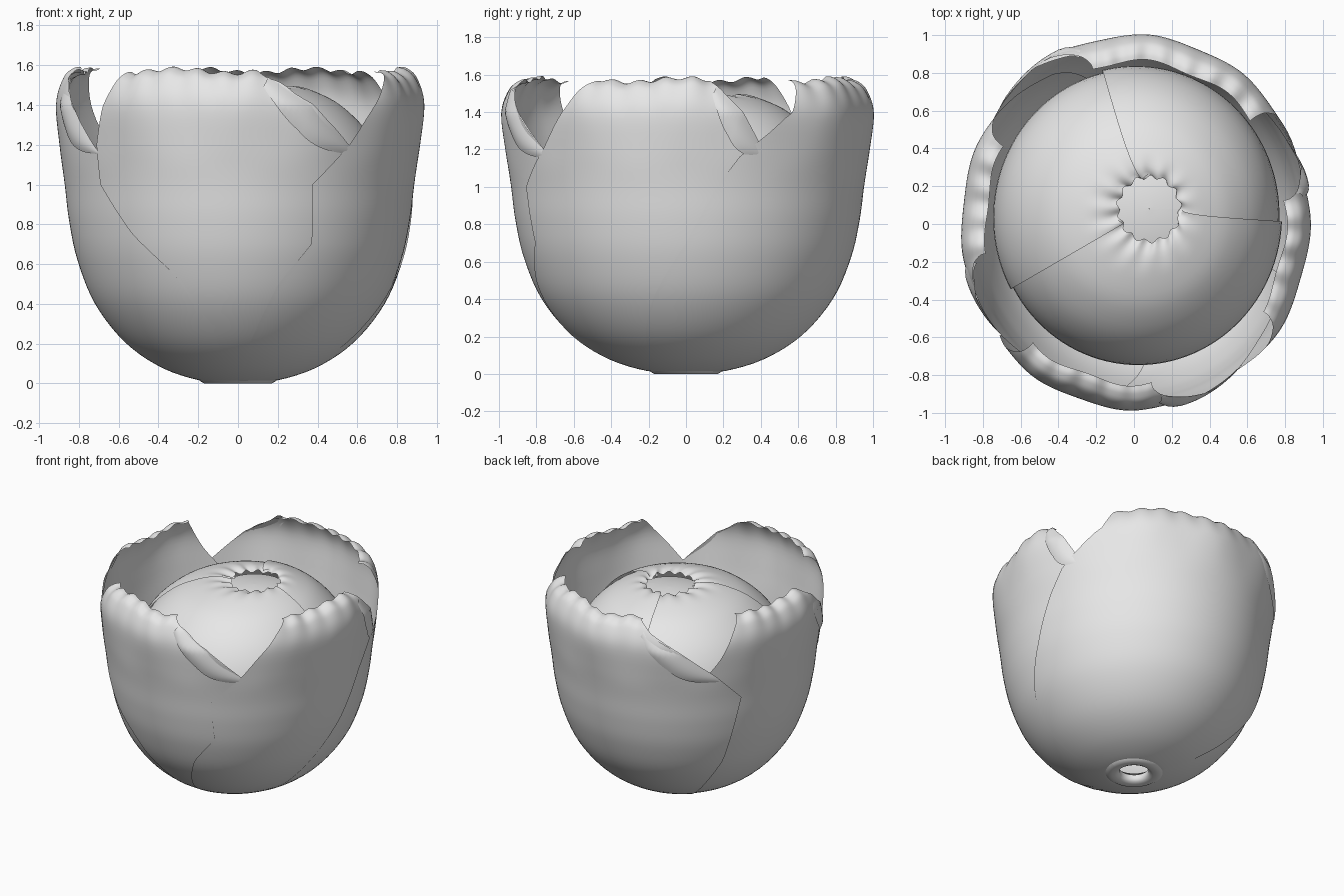
import bpy, bmesh, math

if "Cube" in bpy.data.objects:
    bpy.data.objects.remove(bpy.data.objects["Cube"])

# single plain colour
grey = bpy.data.materials.new("plain_grey")
grey.diffuse_color = (0.8, 0.8, 0.8, 1)
grey.use_nodes = True
grey.node_tree.nodes["Principled BSDF"].inputs["Base Color"].default_value = grey.diffuse_color


def spline(pts, t):
    """Catmull-Rom through tuples, t in 0..1."""
    n = len(pts) - 1
    x = min(t * n, n - 1e-6)
    i = int(x)
    f = x - i
    p = [pts[max(0, min(n, k))] for k in (i - 1, i, i + 1, i + 2)]
    return [0.5 * (2 * b + (c - a) * f + (2 * a - 5 * b + 4 * c - d) * f * f
                   + (3 * b - a - 3 * c + d) * f ** 3) for a, b, c, d in zip(*p)]


def lookup(keys, z):
    """Linear lookup of a value (such as an edge direction) at height z."""
    if z <= keys[0][0]:
        return keys[0][1]
    for (z0, a0), (z1, a1) in zip(keys, keys[1:]):
        if z <= z1:
            return a0 + (a1 - a0) * (z - z0) / (z1 - z0)
    return keys[-1][1]


def sheet(name, point, cols, rows):
    """Grid surface from point(u, v)."""
    bm = bmesh.new()
    g = [[bm.verts.new(point(i / cols, j / rows)) for i in range(cols + 1)]
         for j in range(rows + 1)]
    for j in range(rows):
        for i in range(cols):
            bm.faces.new((g[j][i], g[j][i + 1], g[j + 1][i + 1], g[j + 1][i]))
    for f in bm.faces:
        f.smooth = True
    me = bpy.data.meshes.new(name)
    bm.to_mesh(me)
    bm.free()
    me.materials.append(grey)
    ob = bpy.data.objects.new(name, me)
    bpy.context.collection.objects.link(ob)
    return ob


# ---- outer leaves: bowl profile (radius, height) with an inward-leaning rim
BOWL = [(.13, .05), (.17, .012), (.38, .075), (.575, .205), (.73, .40), (.82, .62),
        (.863, .82), (.885, 1.0), (.912, 1.2), (.928, 1.4), (.89, 1.52),
        (.84, 1.565), (.80, 1.572)]


def wall_radius(z):
    """Bowl radius at height z on the upper wall."""
    return lookup([(q, r) for r, q in BOWL[1:12]], z)


def outer_leaf(name, layer, start, end, phase):
    def point(u, v):
        r, z = spline(BOWL, v)
        a0, a1 = lookup(start, z), lookup(end, z)
        a = math.radians(a0 + (a1 - a0) * u)
        top = max(0, (z - 1.1) / 0.48)
        r += 0.012 * top * math.sin(11 * a + phase)
        z += 0.012 * top ** 2 * (math.sin(9 * a + phase) + 0.8 * math.sin(37 * a))
        r *= layer
        return (r * math.cos(a), 1.065 * r * math.sin(a), max(0, z))
    return sheet(name, point, 64, 60)


def folded_flap(name, layer, end):
    """Sloping side rim of a leaf, folded outwards and hanging down."""
    def point(u, v):
        z = 1.54 - 0.37 * u
        a = math.radians(lookup(end, z))
        hang = math.sin(math.pi * (0.12 + 0.84 * u))
        drop = 0.13 * hang * v
        back = math.radians(5) * v * hang
        r = wall_radius(z - drop) * layer + 0.022 * hang * math.sin(math.pi * min(1, v * .8))
        return (r * math.cos(a - back), 1.065 * r * math.sin(a - back), z - drop)
    return sheet(name, point, 24, 8)


# name, layer scale, starting side, ending side, ruffle phase
LEAVES = [
    ("left", 0.984,
     [(0, 95), (.9, 120), (1.12, 132), (1.3, 141), (1.45, 146), (1.58, 151)],
     [(0, 285), (.7, 265), (.85, 243), (1.0, 229), (1.2, 216), (1.4, 204), (1.58, 190)], 2.9),
    ("front", 0.992,
     [(0, -97), (.25, -101), (.55, -114), (.75, -129), (1.0, -142), (1.2, -142), (1.4, -138), (1.58, -132)],
     [(0, -15), (.7, -18), (.85, -32), (1.0, -42), (1.2, -52), (1.4, -66), (1.58, -84)], 0.4),
    ("right", 1.001,
     [(0, -88), (.2, -84), (.5, -75), (.7, -64), (1.0, -65), (1.2, -52), (1.4, -42), (1.58, -32)],
     [(0, 75), (.7, 70), (.85, 55), (1.0, 42), (1.2, 25), (1.4, 18), (1.58, 8)], 1.7),
    ("back", 1.01,
     [(0, -28), (.4, -13), (.7, 0), (1.0, 10), (1.16, 17), (1.4, 35), (1.58, 40)],
     [(0, 130), (.5, 145), (1.0, 151), (1.2, 139), (1.4, 124), (1.58, 105)], 4.1),
]
for name, layer, start, end, phase in LEAVES:
    outer_leaf(name + "_leaf", layer, start, end, phase)
    folded_flap(name + "_leaf_flap", layer, end)

# ---- heart: three wrapped leaves forming a ball with a puckered opening
BALL = [(.14, .06), (.36, .12), (.55, .25), (.69, .47), (.76, .76), (.738, 1.03),
        (.64, 1.24), (.49, 1.39), (.34, 1.465), (.23, 1.49), (.165, 1.475)]


def heart_leaf(name, a_start, a_end, phase):
    def point(u, v):
        r, z = spline(BALL, v)
        low = a_start - 45 * max(0, 1 - 1.5 * v)   # wider overlap lower down
        a = math.radians(low + (a_end - low) * u)
        s = 0.980 + 0.025 * u                      # one edge tucks under the next leaf
        pucker = max(0, (v - .82) / .18)
        r = r * s + 0.010 * pucker * math.sin(13 * a + phase)
        z = 0.78 + (z - 0.78) * s - 0.010 * pucker * math.cos(13 * a + phase)
        lean = 0.015 + 0.065 * v ** 4
        return (lean + r * math.cos(a), 0.04 + 0.04 * v ** 4 + 1.04 * r * math.sin(a), z)
    return sheet(name, point, 60, 40)


heart_leaf("heart_leaf_right", -25, 104, 0)
heart_leaf("heart_leaf_left", 80, 209, 1)
heart_leaf("heart_leaf_front", 180, 358, 2)


# ---- innermost leaf just seen through the opening
def core_point(u, v):
    a, r = 2 * math.pi * u, 0.002 + 0.23 * v
    return (.08 + r * math.cos(a), .08 + r * math.sin(a), 1.45 - 0.6 * r * r)


sheet("heart_core", core_point, 32, 5)

# ---- cut stem: open ring under the leaves
RING = [(.10, .055), (.10, .02), (.13, .0), (.17, .0), (.20, .02)]


def stem_point(u, v):
    r, z = spline(RING, v)
    a = 2 * math.pi * u
    return (r * math.cos(a), r * math.sin(a), max(0, z))


sheet("stem_ring", stem_point, 40, 8)
